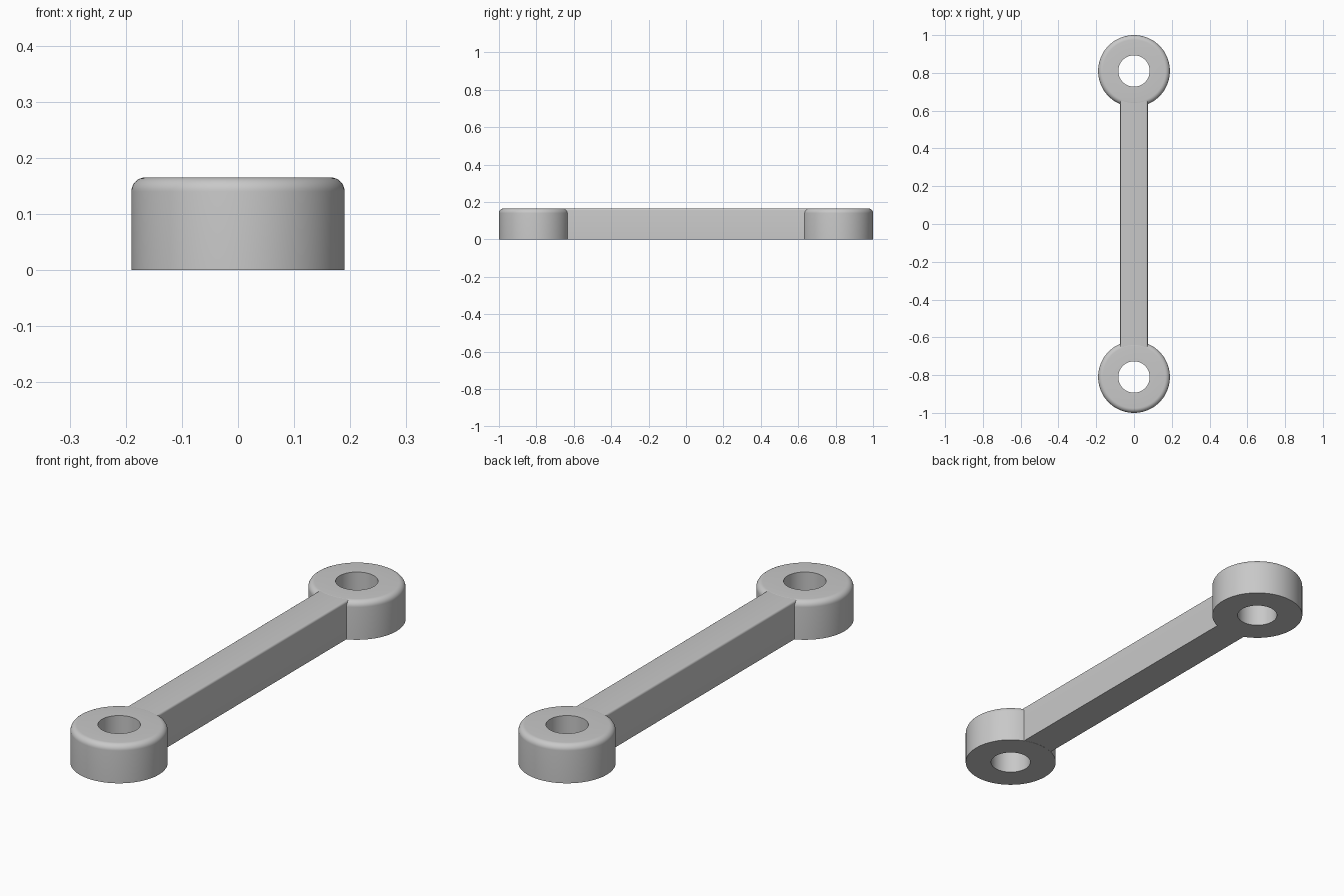
import bpy
import bmesh
import math

cube = bpy.data.objects.get("Cube")
if cube:
    bpy.data.objects.remove(cube, do_unlink=True)

HEIGHT = 0.165
OUTER, HOLE, FILLET = 0.19, 0.083, 0.025
CENTRE = 1 - OUTER
BAR_HALF, BAR_END, BAR_FILLET = 0.073, 0.68, 0.009
GAP = 0.0004  # keeps the bar skin just inside the ring faces

grey = bpy.data.materials.new("plain_grey")
grey.use_nodes = True
colour = (0.58, 0.58, 0.58, 1)
grey.diffuse_color = colour
grey.node_tree.nodes["Principled BSDF"].inputs["Base Color"].default_value = colour


def finish(bm, name, location):
    bmesh.ops.recalc_face_normals(bm, faces=bm.faces)
    mesh = bpy.data.meshes.new(name)
    bm.to_mesh(mesh)
    bm.free()
    mesh.materials.append(grey)
    obj = bpy.data.objects.new(name, mesh)
    bpy.context.collection.objects.link(obj)
    obj.location = location
    bpy.ops.object.select_all(action="DESELECT")
    obj.select_set(True)
    bpy.context.view_layer.objects.active = obj
    bpy.ops.object.shade_smooth_by_angle(angle=math.radians(35))
    return obj


def ring(name, y):
    # Lathed section with a rounded upper outer edge
    arc = [math.radians(90 * i / 8) for i in range(9)]
    profile = [(HOLE, 0), (OUTER, 0)]
    profile += [(OUTER - FILLET + FILLET * math.cos(a),
                 HEIGHT - FILLET + FILLET * math.sin(a)) for a in arc]
    profile.append((HOLE, HEIGHT))
    bm = bmesh.new()
    verts = [bm.verts.new((r, 0, z)) for r, z in profile]
    edges = [bm.edges.new((v, verts[i - 1])) for i, v in enumerate(verts)]
    bmesh.ops.spin(bm, geom=verts + edges, cent=(0, 0, 0), axis=(0, 0, 1),
                   angle=math.tau, steps=96, use_merge=True)
    bmesh.ops.remove_doubles(bm, verts=bm.verts, dist=0.0001)
    return finish(bm, name, (0, y, 0))


ring("front_ring", -CENTRE)
ring("back_ring", CENTRE)

# Straight bar with softly rounded long upper edges
bm = bmesh.new()
bmesh.ops.create_cube(bm, size=1)
bmesh.ops.scale(bm, vec=(2 * BAR_HALF, 2 * BAR_END, HEIGHT - 2 * GAP), verts=bm.verts)
top_edges = [e for e in bm.edges
             if all(v.co.z > 0 for v in e.verts)
             and abs(e.verts[0].co.x - e.verts[1].co.x) < 0.001]
bmesh.ops.bevel(bm, geom=top_edges, offset=BAR_FILLET, segments=4,
                profile=0.5, affect="EDGES")
finish(bm, "connecting_bar", (0, 0, HEIGHT / 2))
